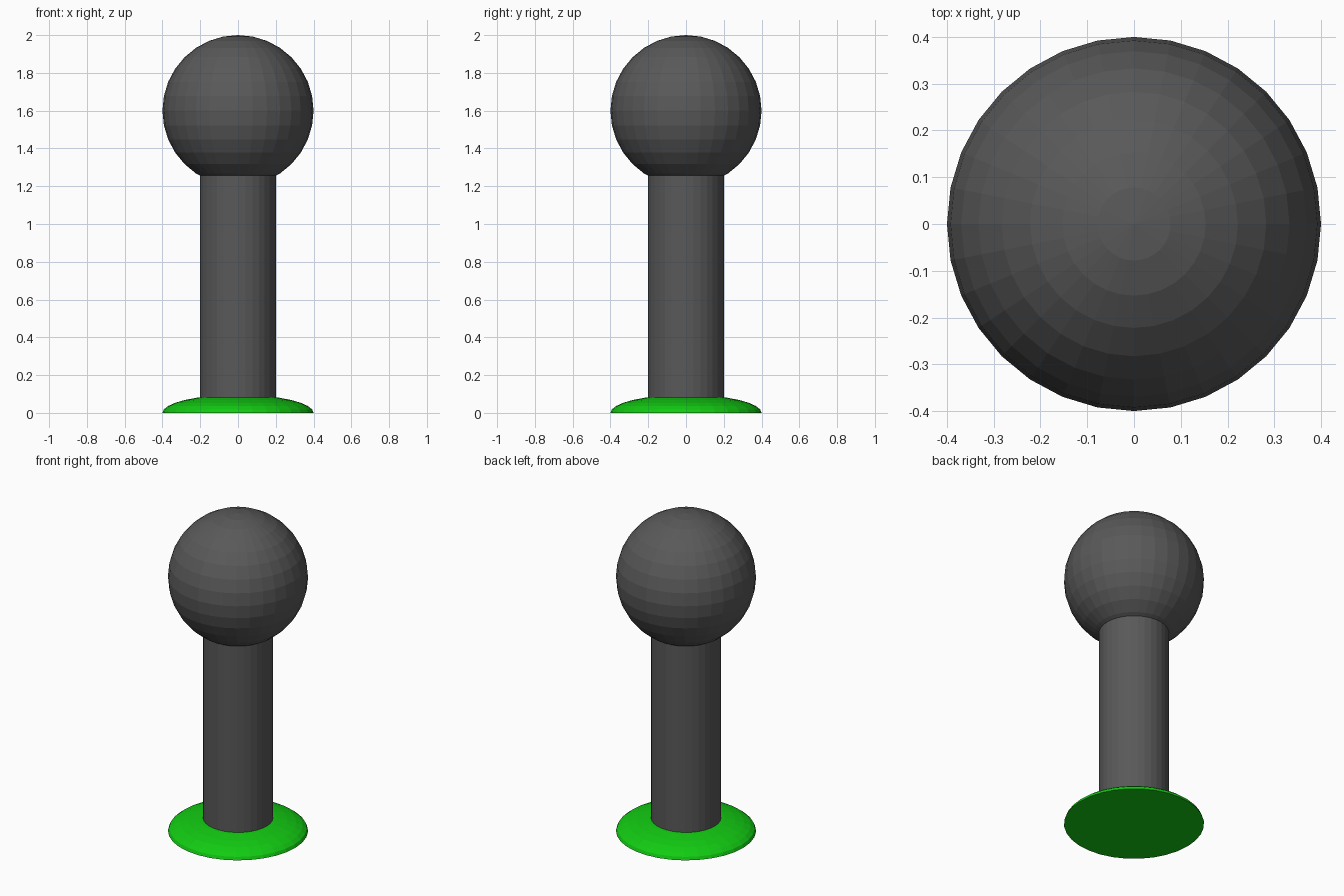
import bpy, bmesh
from mathutils import Vector

if "Cube" in bpy.data.objects:
    bpy.data.objects.remove(bpy.data.objects["Cube"])


def material(name, rgb):
    m = bpy.data.materials.new(name)
    m.diffuse_color = (*rgb, 1.0)
    m.use_nodes = True
    m.node_tree.nodes["Principled BSDF"].inputs["Base Color"].default_value = m.diffuse_color
    return m


def add_object(name, bm, mat):
    mesh = bpy.data.meshes.new(name)
    bm.to_mesh(mesh)
    bm.free()
    mesh.materials.append(mat)
    obj = bpy.data.objects.new(name, mesh)
    bpy.context.collection.objects.link(obj)
    return obj


grey = material("dark grey", (0.1, 0.1, 0.1))
green = material("bright green", (0.006, 0.6, 0.006))

# Round head
bm = bmesh.new()
bmesh.ops.create_uvsphere(bm, u_segments=32, v_segments=16, radius=0.4)
bmesh.ops.translate(bm, verts=bm.verts, vec=(0, 0, 1.6))
add_object("head", bm, grey)

# Post, running from inside the base up into the head
bm = bmesh.new()
bmesh.ops.create_cone(bm, cap_ends=True, segments=32,
                      radius1=0.2, radius2=0.2, depth=1.28)
bmesh.ops.translate(bm, verts=bm.verts, vec=(0, 0, 0.66))
add_object("post", bm, grey)

# Base: flattened half sphere with a flat underside
bm = bmesh.new()
bmesh.ops.create_uvsphere(bm, u_segments=32, v_segments=16, radius=0.4)
bmesh.ops.scale(bm, verts=bm.verts, vec=(1, 1, 0.24))
lower = [v for v in bm.verts if v.co.z < -0.001]
bmesh.ops.delete(bm, geom=lower, context='VERTS')
rim = [e for e in bm.edges if e.is_boundary]
bmesh.ops.contextual_create(bm, geom=rim)
bmesh.ops.recalc_face_normals(bm, faces=bm.faces)
add_object("base", bm, green)
